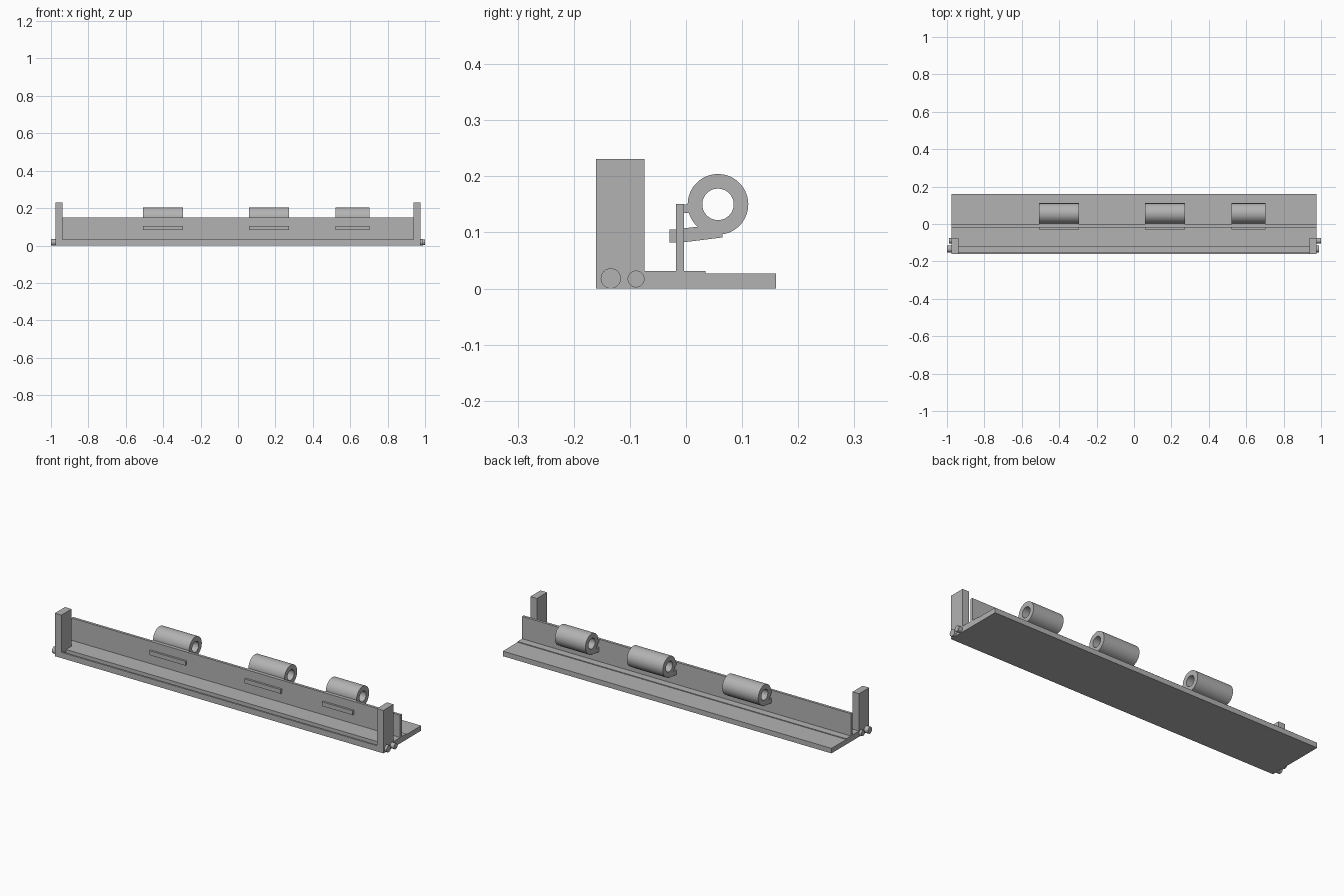
import bpy, bmesh, math

cube = bpy.data.objects.get("Cube")
if cube:
    bpy.data.objects.remove(cube, do_unlink=True)

grey = bpy.data.materials.new("plain grey")
grey.use_nodes = True
colour = (0.45, 0.45, 0.45, 1)
grey.diffuse_color = colour
grey.node_tree.nodes["Principled BSDF"].inputs["Base Color"].default_value = colour


def finish(name, bm, smooth=False):
    bmesh.ops.recalc_face_normals(bm, faces=bm.faces)
    mesh = bpy.data.meshes.new(name)
    bm.to_mesh(mesh)
    bm.free()
    mesh.materials.append(grey)
    obj = bpy.data.objects.new(name, mesh)
    bpy.context.collection.objects.link(obj)
    if smooth:
        bpy.ops.object.select_all(action='DESELECT')
        obj.select_set(True)
        bpy.context.view_layer.objects.active = obj
        bpy.ops.object.shade_smooth_by_angle(angle=math.radians(35))
    return obj


def extrude(name, profile, x0, x1, smooth=False):
    """Extrude a closed (y, z) profile along x."""
    bm = bmesh.new()
    face = bm.faces.new([bm.verts.new((x0, y, z)) for y, z in profile])
    new = bmesh.ops.extrude_face_region(bm, geom=[face])["geom"]
    verts = [v for v in new if isinstance(v, bmesh.types.BMVert)]
    bmesh.ops.translate(bm, verts=verts, vec=(x1 - x0, 0, 0))
    return finish(name, bm, smooth)


def rect(y0, y1, z0, z1):
    return [(y0, z0), (y1, z0), (y1, z1), (y0, z1)]


def circle(y, z, r, n=48):
    return [(y + r * math.cos(2 * math.pi * i / n),
             z + r * math.sin(2 * math.pi * i / n)) for i in range(n)]


def tube(name, y, z, outer, inner, x0, x1, n=64):
    """Hollow cylinder along x."""
    bm = bmesh.new()
    loops = [[bm.verts.new((x, *p)) for p in circle(y, z, r, n)]
             for x, r in ((x0, outer), (x1, outer), (x1, inner), (x0, inner))]
    for k in range(4):
        a, b = loops[k], loops[(k + 1) % 4]
        for i in range(n):
            j = (i + 1) % n
            bm.faces.new((a[i], a[j], b[j], b[i]))
    return finish(name, bm, True)


# Base with a front groove and a slightly lower rear deck
HALF = 0.977
extrude("base", [(-0.16, 0), (0.16, 0), (0.16, 0.027), (0.035, 0.027),
                 (0.035, 0.031), (-0.12, 0.031), (-0.12, 0.008),
                 (-0.15, 0.008), (-0.15, 0.031), (-0.16, 0.031)], -HALF, HALF)

# Upright wall
extrude("wall", rect(-0.018, -0.004, 0.03, 0.151), -HALF, HALF)

# End posts with round pivot pins
for side, sign in (("right", -1), ("left", 1)):
    extrude(side + "_post", rect(-0.16, -0.074, 0, 0.231), sign * 0.938, sign * HALF)
    front_end, rear_end = (1.0, 0.99) if sign < 0 else (0.99, 1.0)
    extrude(side + "_front_pin", circle(-0.134, 0.018, 0.018),
            sign * 0.97, sign * front_end, True)
    extrude(side + "_rear_pin", circle(-0.089, 0.017, 0.015),
            sign * 0.97, sign * rear_end, True)

# Hollow sleeves, each on a bracket that passes through the wall
for i, (x0, x1) in enumerate(((-0.507, -0.293), (0.06, 0.274), (0.52, 0.702)), 1):
    tube(f"sleeve_{i}", 0.057, 0.15, 0.054, 0.028, x0, x1)
    extrude(f"sleeve_bracket_{i}", [(-0.008, 0.082), (0.065, 0.091), (0.065, 0.103),
                                    (0.03, 0.112), (0.02, 0.11), (-0.008, 0.107)], x0, x1)
    extrude(f"bracket_tab_{i}", rect(-0.029, -0.01, 0.082, 0.105), x0, x1)
    extrude(f"sleeve_stop_{i}", rect(-0.008, 0.006, 0.135, 0.15), x0, x1)
